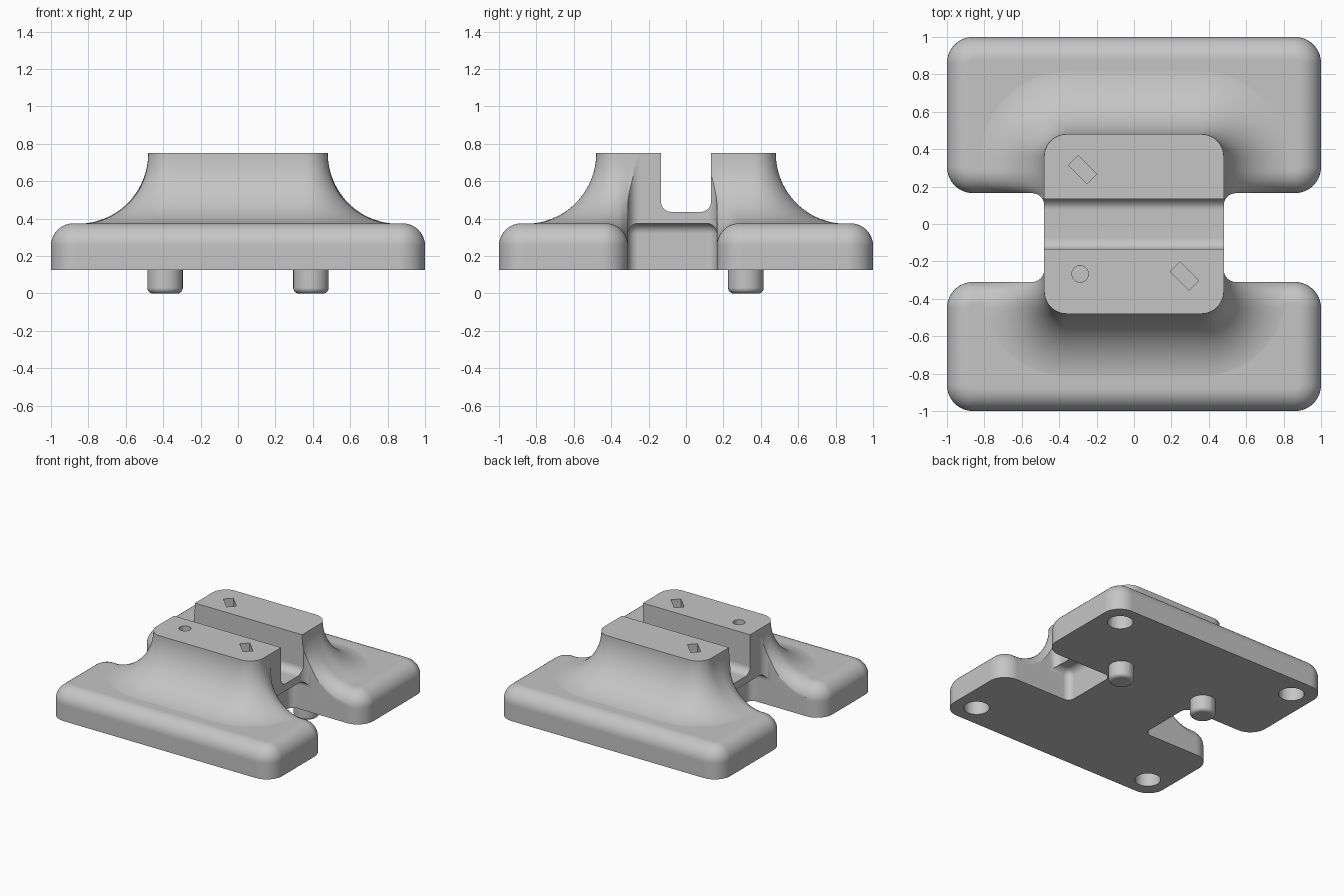
import bpy, bmesh
from math import sin, cos, pi, sqrt
from mathutils import Vector

cube = bpy.data.objects.get("Cube")
if cube:
    bpy.data.objects.remove(cube, do_unlink=True)

grey = bpy.data.materials.new("plain grey")
grey.use_nodes = True
colour = (0.56, 0.56, 0.56, 1)
grey.diffuse_color = colour
grey.node_tree.nodes["Principled BSDF"].inputs["Base Color"].default_value = colour

BASE, PLATE, TOP = 0.125, 0.375, 0.75      # heights
FRONT, BACK = -0.31, 0.165                 # side notch limits in y
NECK, ROUND = 0.48, 0.12


def ring(cy, hx, hy, r, z, cx=0, arc=14, sub=1):
    """Rounded rectangle, with its straight sides split into sub pieces."""
    corners = []
    for k, (sx, sy) in enumerate([(1, 1), (-1, 1), (-1, -1), (1, -1)]):
        mid = Vector((cx + sx * (hx - r), cy + sy * (hy - r), z))
        angles = [(k + i / arc) * pi / 2 for i in range(arc + 1)]
        corners.append([mid + Vector((cos(a) * r, sin(a) * r, 0)) for a in angles])
    pts = []
    for k in range(4):
        pts += corners[k]
        a, b = corners[k][-1], corners[(k + 1) % 4][0]
        pts += [a.lerp(b, i / sub) for i in range(1, sub)]
    return pts


def loft(name, rings):
    """Closed solid through rings that have equal point counts."""
    bm = bmesh.new()
    rows = [[bm.verts.new(p) for p in r] for r in rings]
    n = len(rows[0])
    for a, b in zip(rows, rows[1:]):
        for i in range(n):
            j = (i + 1) % n
            bm.faces.new((a[i], a[j], b[j], b[i]))
    bm.faces.new(rows[0])
    bm.faces.new(rows[-1])
    bmesh.ops.recalc_face_normals(bm, faces=bm.faces)
    mesh = bpy.data.meshes.new(name)
    bm.to_mesh(mesh)
    bm.free()
    ob = bpy.data.objects.new(name, mesh)
    bpy.context.collection.objects.link(ob)
    mesh.materials.append(grey)
    return ob


def activate(ob):
    bpy.ops.object.select_all(action='DESELECT')
    ob.select_set(True)
    bpy.context.view_layer.objects.active = ob


def combine(ob, other, operation):
    activate(ob)
    mod = ob.modifiers.new("cut", 'BOOLEAN')
    mod.operation, mod.solver, mod.object = operation, 'EXACT', other
    bpy.ops.object.modifier_apply(modifier=mod.name)
    bpy.data.objects.remove(other, do_unlink=True)


def cylinder(name, x, y, r, z0, z1):
    return loft(name, [ring(y, r, r, r - 0.0005, z, cx=x, arc=8) for z in (z0, z1)])


def box(name, x0, x1, y0, y1, z0, z1, bevel=0):
    size = Vector((x1 - x0, y1 - y0, z1 - z0))
    bpy.ops.mesh.primitive_cube_add(size=1, location=((x0 + x1) / 2, (y0 + y1) / 2, (z0 + z1) / 2))
    ob = bpy.context.object
    ob.name, ob.scale = name, size
    bpy.ops.object.transform_apply(location=False, rotation=False, scale=True)
    ob.data.materials.append(grey)
    if bevel:
        mod = ob.modifiers.new("round", 'BEVEL')
        mod.width, mod.segments = bevel, 8
        bpy.ops.object.modifier_apply(modifier=mod.name)
    return ob


# Flared pedestal, its ridge rolled down towards the side notches
def rolled(p):
    t = max(0, (p.z - PLATE) / (TOP - PLATE))
    d = FRONT - p.y if p.y < (FRONT + BACK) / 2 else p.y - BACK
    d = min(max(d, 0), ROUND)
    drop = ROUND - sqrt(ROUND ** 2 - (ROUND - d) ** 2)
    return p - Vector((0, 0, (1 - t) * (drop + 0.002)))


reach, rings = TOP - PLATE, []
for i in range(25):
    a = pi / 2 * i / 24
    off = reach * (1 - cos(a))
    flare = ring(0, NECK + off, NECK + off, ROUND + off, TOP - reach * sin(a), sub=50)
    rings.append([rolled(p) for p in flare])
low = NECK + reach
rings.append(ring(0, low, low, ROUND + reach, 0.2, sub=50))
body = loft("clamp_body", rings)


# Clip the flare to an H outline with concave inner corners
def h_outline(z, r=0.065, steps=8):
    half = []
    for y, s in ((FRONT, 1), (BACK, -1)):
        arc = [Vector((NECK + r - r * sin(a), y + s * (r - r * cos(a)), z))
               for a in (pi / 2 * i / steps for i in range(steps + 1))]
        half += arc if s > 0 else arc[::-1]
    right = [Vector((1, -1, z)), Vector((1, FRONT, z))] + half + [Vector((1, BACK, z)), Vector((1, 1, z))]
    return right + [Vector((-p.x, p.y, z)) for p in reversed(right)]


combine(body, loft("outline", [h_outline(0.1), h_outline(0.9)]), 'INTERSECT')

# Front and back foot plates with rounded top edges
for y0, y1 in ((-1, FRONT), (BACK, 1)):
    cy, hy = (y0 + y1) / 2, (y1 - y0) / 2
    rows = [ring(cy, 1, hy, 0.14, BASE)]
    for i in range(11):
        a = pi / 2 * i / 10
        off = ROUND * (1 - cos(a))
        rows.append(ring(cy, 1 - off, hy - off, 0.14 - off, PLATE - ROUND + ROUND * sin(a)))
    combine(body, loft("foot", rows), 'UNION')
combine(body, box("neck", -0.45, 0.45, -0.45, 0.4, BASE, 0.3), 'UNION')

# Undercut pockets below the pedestal sides
for s in (-1, 1):
    x0, x1 = sorted((s * 0.36, s * 1.3))
    combine(body, box("undercut", x0, x1, FRONT, BACK, -0.3, PLATE, 0.055), 'DIFFERENCE')

# Channel across the top with rounded floor corners
combine(body, box("channel", -1.2, 1.2, -0.135, 0.135, 0.435, 1.1, 0.06), 'DIFFERENCE')

# Sockets in the top: two slanted slots and one round hole
for x, y in ((-0.275, 0.29), (0.27, -0.278)):
    slot = box("slot", x - 0.07, x + 0.07, y - 0.037, y + 0.037, 0.65, 0.85)
    slot.rotation_euler.z = -pi / 4
    combine(body, slot, 'DIFFERENCE')
combine(body, cylinder("round_socket", -0.288, -0.267, 0.044, 0.65, 0.85), 'DIFFERENCE')

# Foot holes underneath
for x in (-0.82, 0.82):
    for y in (-0.82, 0.82):
        combine(body, cylinder("foot_hole", x, y, 0.094, 0, 0.255), 'DIFFERENCE')

# Locating pegs with rounded lower rims
pegs = []
for name, x in (("left_peg", 0.39), ("right_peg", -0.39)):
    rows, r, rim = [], 0.095, 0.03
    for i in range(7):
        a = pi / 2 * i / 6
        q = r - rim * (1 - sin(a))
        rows.append(ring(0.32, q, q, q - 0.0005, rim * (1 - cos(a)), cx=x, arc=8))
    rows.append(ring(0.32, r, r, r - 0.0005, 0.14, cx=x, arc=8))
    pegs.append(loft(name, rows))

# Smooth shading with crisp edges
for ob in [body] + pegs:
    activate(ob)
    bpy.ops.object.shade_smooth_by_angle(angle=pi / 6)
    mod = ob.modifiers.new("flat areas", 'WEIGHTED_NORMAL')
    mod.keep_sharp = True
